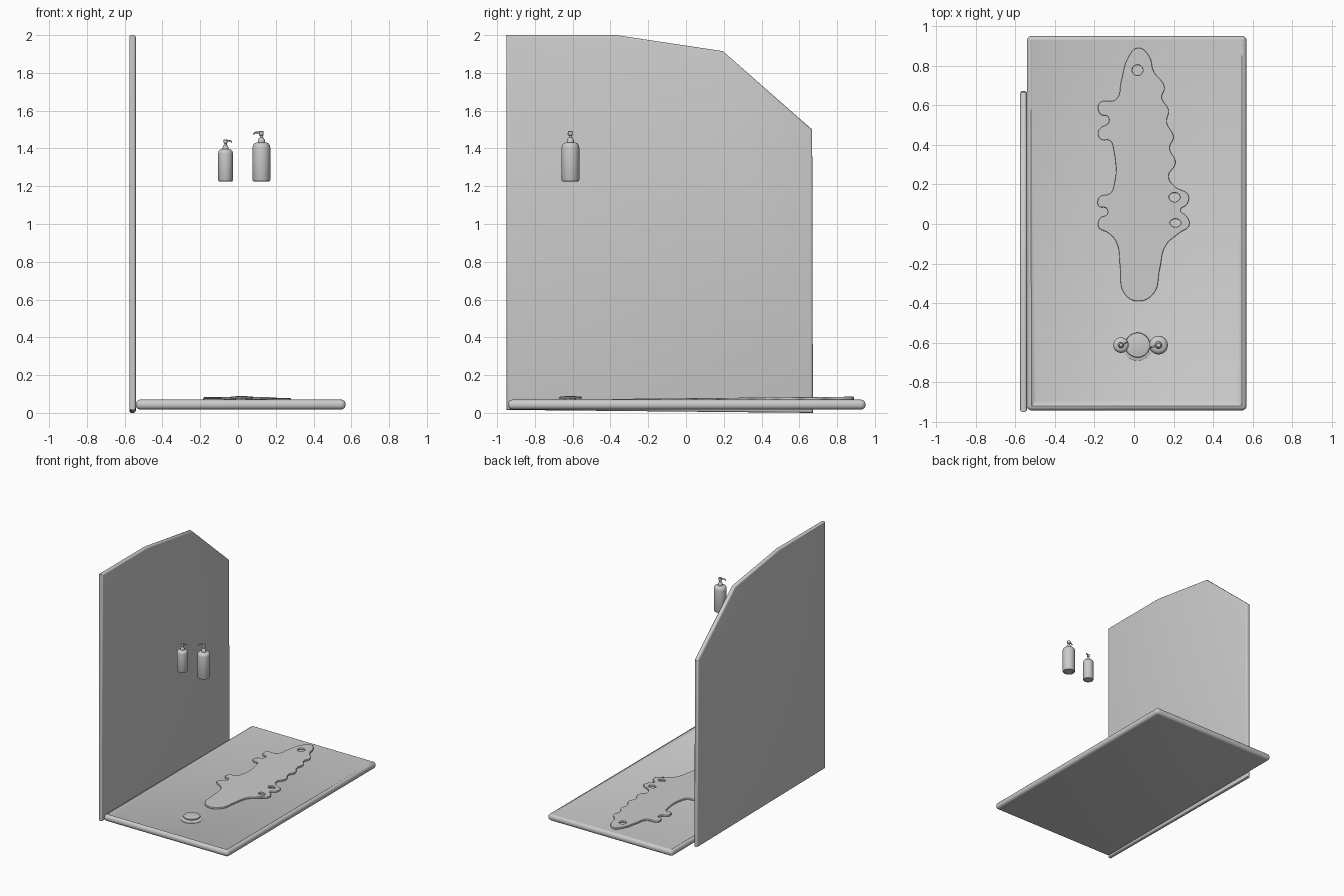
import bpy, bmesh, math
from mathutils import Vector, Matrix

if "Cube" in bpy.data.objects:
    bpy.data.objects.remove(bpy.data.objects["Cube"])


def finish(bm, name, angle=35):
    bmesh.ops.recalc_face_normals(bm, faces=bm.faces[:])
    me = bpy.data.meshes.new(name)
    bm.to_mesh(me)
    bm.free()
    ob = bpy.data.objects.new(name, me)
    bpy.context.collection.objects.link(ob)
    smooth(ob, angle)
    return ob


def smooth(ob, angle=35):
    bpy.ops.object.select_all(action='DESELECT')
    ob.select_set(True)
    bpy.context.view_layer.objects.active = ob
    bpy.ops.object.shade_smooth_by_angle(angle=math.radians(angle))


def lathe(bm, profile, n=40, mat=Matrix()):
    """Revolve (radius, height) points about z; radius 0 ends become poles."""
    rings = []
    for r, z in profile:
        if r == 0:
            rings.append([bm.verts.new(mat @ Vector((0, 0, z)))])
        else:
            rings.append([bm.verts.new(mat @ Vector((r * math.cos(2 * math.pi * i / n),
                          r * math.sin(2 * math.pi * i / n), z))) for i in range(n)])
    for a, b in zip(rings, rings[1:]):
        for i in range(n):
            j = (i + 1) % n
            if len(a) == 1:
                bm.faces.new((a[0], b[j], b[i]))
            elif len(b) == 1:
                bm.faces.new((a[i], a[j], b[0]))
            else:
                bm.faces.new((a[i], a[j], b[j], b[i]))


# Shower tray: rounded slab whose floor falls towards the drain
bm = bmesh.new()
bmesh.ops.create_cube(bm, size=1, matrix=Matrix.Translation((0.014, 0.004, 0.044))
                      @ Matrix.Diagonal((1.11, 1.892, 0.052, 1)))
bmesh.ops.bevel(bm, geom=bm.edges[:], offset=0.0235, segments=5, profile=0.5, affect='EDGES')
top = max(bm.faces, key=lambda f: (f.normal.z > 0.9) * f.calc_area())
bmesh.ops.inset_region(bm, faces=[top], thickness=0.035)
for v in top.verts:
    if v.co.y < 0:
        v.co.z -= 0.015
    else:
        v.co.y += 0.03
        v.co.x += math.copysign(0.03, v.co.x)
finish(bm, "shower_tray", 40)

# Side screen: clipped panel with softened edges
bm = bmesh.new()
outline = [(-0.95, 0.016), (0.672, 0.0), (0.668, 1.5), (0.195, 1.915), (-0.37, 2.0), (-0.95, 2.0)]
face = bm.faces.new([bm.verts.new((-0.575, y, z)) for y, z in outline])
ext = bmesh.ops.extrude_face_region(bm, geom=[face])
bmesh.ops.translate(bm, vec=(0.034, 0, 0),
                    verts=[v for v in ext['geom'] if isinstance(v, bmesh.types.BMVert)])
bmesh.ops.recalc_face_normals(bm, faces=bm.faces[:])
rim = [e for e in bm.edges if abs(e.verts[0].co.x - e.verts[1].co.x) < 1e-4]
bmesh.ops.bevel(bm, geom=rim, offset=0.012, segments=3, profile=0.5, affect='EDGES')
finish(bm, "side_screen")

# Bath mat: wavy outline with three holes, laid along the sloping floor
mat_outline = [
    (.02, .89), (.075, .85), (.10, .77), (.155, .69), (.14, .64), (.175, .575), (.165, .515),
    (.20, .44), (.18, .385), (.21, .31), (.175, .24), (.205, .19), (.275, .145), (.268, .10),
    (.235, .07), (.265, .04), (.28, -.005), (.23, -.045), (.16, -.11), (.13, -.23),
    (.10, -.35), (.02, -.39), (-.05, -.35), (-.07, -.22), (-.09, -.09), (-.13, -.045),
    (-.18, -.015), (-.17, .03), (-.135, .05), (-.14, .08), (-.178, .09), (-.175, .135),
    (-.12, .155), (-.102, .19), (-.104, .38), (-.12, .42), (-.165, .427), (-.183, .46),
    (-.165, .488), (-.13, .51), (-.13, .54), (-.172, .557), (-.175, .61), (-.09, .63),
    (-.065, .72), (-.03, .84)]
cu = bpy.data.curves.new("bath_mat", 'CURVE')
cu.dimensions = '2D'
cu.fill_mode = 'BOTH'
cu.extrude = 0.0035
cu.bevel_depth = 0.004
cu.bevel_resolution = 2
cu.offset = -0.004
cu.resolution_u = 6


def add_loop(points):
    sp = cu.splines.new('BEZIER')
    sp.bezier_points.add(len(points) - 1)
    for bp, (x, y) in zip(sp.bezier_points, points):
        bp.co = (x, y, 0)
        bp.handle_left_type = bp.handle_right_type = 'AUTO'
    sp.use_cyclic_u = True


add_loop(mat_outline)
for cx, cy, rx, ry in [(.018, .777, .027, .027), (.205, .135, .028, .023), (.21, .005, .028, .02)]:
    add_loop([(cx + rx * math.cos(k * math.pi / 4), cy + ry * math.sin(k * math.pi / 4))
              for k in range(8)])
bath_mat = bpy.data.objects.new("bath_mat", cu)
bpy.context.collection.objects.link(bath_mat)
bath_mat.location = (0, 0, 0.070)
bath_mat.rotation_euler = (0.0095, 0, 0)
bpy.ops.object.select_all(action='DESELECT')
bath_mat.select_set(True)
bpy.context.view_layer.objects.active = bath_mat
bpy.ops.object.convert(target='MESH')
smooth(bpy.context.view_layer.objects.active)

# Drain: flange in the floor and a raised domed cap on a stem
bm = bmesh.new()
place = Matrix.Translation((0.018, -0.612, 0))
lathe(bm, [(0, .052), (.078, .052), (.078, .060), (.072, .063), (.05, .061), (0, .061)], 48, place)
lathe(bm, [(0, .056), (.03, .056), (.03, .075), (.058, .075), (.063, .079),
           (.061, .084), (.05, .087), (0, .09)], 48, place)
finish(bm, "drain")


# Pump bottles: turned body, collar and pump head with a drooping spout
def pump_bottle(name, x, y, scale, turn):
    bm = bmesh.new()
    lathe(bm, [(0, .005), (.036, .005), (.039, 0), (.044, .002), (.047, .008), (.047, .180),
               (.045, .191), (.039, .200), (.030, .205), (.018, .207), (.018, .210), (0, .210)])
    lathe(bm, [(0, .205), (.018, .205), (.018, .220), (.011, .232), (.008, .234), (.008, .243),
               (.012, .245), (.012, .266), (.010, .268), (0, .268)], 24)
    path = [Vector(p) for p in [(0, 0, .261), (-.028, 0, .260), (-.038, 0, .257), (-.043, 0, .249)]]
    rings = []
    for i, p in enumerate(path):
        d = (path[min(i + 1, 3)] - path[max(i - 1, 0)]).normalized()
        side = Vector((0, 1, 0))
        up = d.cross(side)
        r = .0055 - .0006 * i
        rings.append([bm.verts.new(p + r * (math.cos(k * math.pi / 6) * side
                      + math.sin(k * math.pi / 6) * up)) for k in range(12)])
    for a, b in zip(rings, rings[1:]):
        for k in range(12):
            bm.faces.new((a[k], a[k - 1], b[k - 1], b[k]))
    bm.faces.new(rings[0])
    bm.faces.new(rings[-1])
    ob = finish(bm, name)
    ob.location = (x, y, 1.225)
    ob.scale = (scale,) * 3
    ob.rotation_euler = (0, 0, turn)


pump_bottle("small_pump_bottle", -0.066, -0.612, 0.83, math.radians(205))
pump_bottle("large_pump_bottle", 0.124, -0.612, 1.0, math.radians(15))
